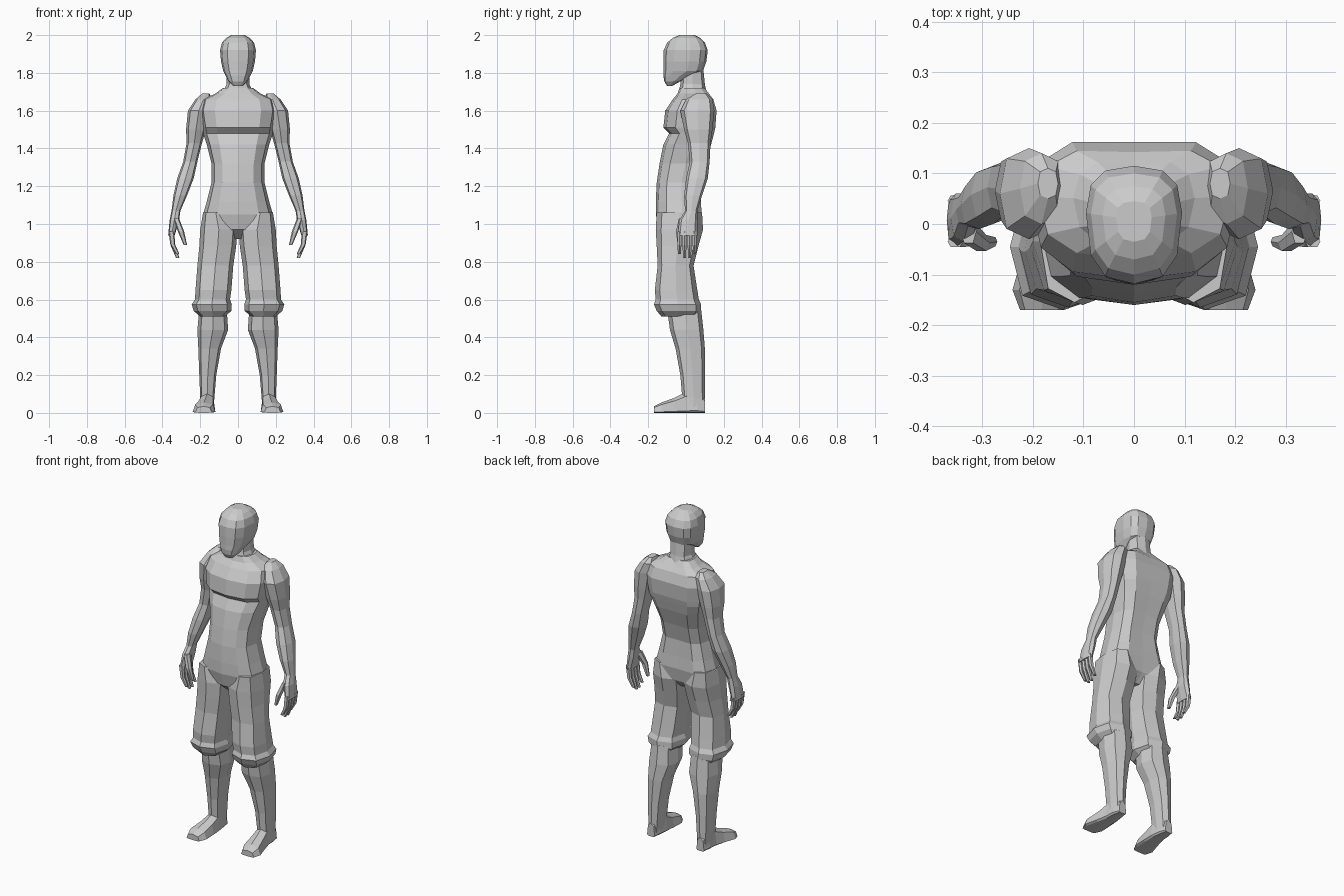
import bpy
import bmesh
import math

cube = bpy.data.objects.get("Cube")
if cube:
    bpy.data.objects.remove(cube, do_unlink=True)

clay = bpy.data.materials.new("matte_grey")
clay.use_nodes = True
GREY = (0.6, 0.6, 0.6, 1)
clay.diffuse_color = GREY
shader = clay.node_tree.nodes["Principled BSDF"]
shader.inputs["Base Color"].default_value = GREY
shader.inputs["Roughness"].default_value = 0.8


def soften(value, power):
    """Push a sine or cosine outward so that the section becomes boxier."""
    return math.copysign(abs(value) ** power, value)


def loft(name, rows, sides=8, power=0.75, mid=0.5, axis="z", side=1, groove=0):
    """Skin closed sections; each row is (station, x min, x max, depth min, depth max).

    mid is where the section is widest, from the front (0) to the back (1).
    groove pulls the middle of the back inward.
    """
    bm = bmesh.new()
    rings = []
    for station, x_min, x_max, low, high in rows:
        centre_x, half = (x_min + x_max) / 2, (x_max - x_min) / 2
        widest = low + (high - low) * mid
        ring = []
        for i in range(sides):
            angle = math.tau * i / sides
            across = soften(math.cos(angle), power)
            depth = soften(math.sin(angle), power)
            x = side * (centre_x + half * across)
            d = widest + depth * ((high - widest) if depth > 0 else (widest - low))
            if groove and depth > 0.99:
                d -= groove
            position = (x, d, station) if axis == "z" else (x, station, d)
            ring.append(bm.verts.new(position))
        rings.append(ring)
    for lower, upper in zip(rings, rings[1:]):
        for i in range(sides):
            j = (i + 1) % sides
            bm.faces.new((lower[i], lower[j], upper[j], upper[i]))
    bm.faces.new(rings[0])
    bm.faces.new(rings[-1])
    bmesh.ops.recalc_face_normals(bm, faces=bm.faces)
    mesh = bpy.data.meshes.new(name)
    bm.to_mesh(mesh)
    bm.free()
    mesh.materials.append(clay)
    obj = bpy.data.objects.new(name, mesh)
    bpy.context.collection.objects.link(obj)
    return obj


def centred(rows):
    """Turn (station, half width, front, back) into full rows."""
    return [(s, -w, w, front, back) for s, w, front, back in rows]


def pair(name, rows, **options):
    """Build a part on both sides of the body."""
    for label, side in (("left", 1), ("right", -1)):
        loft(label + "_" + name, rows, side=side, **options)


# Torso: pelvis, waist, chest ledge and sloping shoulders
loft("torso", centred([
    (.92, .06, -.08, .03),
    (.97, .17, -.14, .08),
    (1.05, .185, -.16, .095),
    (1.12, .165, -.16, .09),
    (1.22, .14, -.155, .085),
    (1.32, .14, -.14, .11),
    (1.42, .165, -.12, .145),
    (1.48, .185, -.09, .16),
    (1.51, .19, -.12, .168),
    (1.6, .205, -.11, .175),
    (1.66, .19, -.07, .155),
    (1.69, .12, -.045, .13),
    (1.72, .08, -.035, .105),
]), sides=12, mid=.55, groove=.013)

# Neck
loft("neck", centred([
    (1.69, .085, -.04, .11),
    (1.74, .06, -.03, .1),
    (1.84, .06, -.02, .09),
]), sides=8)

# Head with a narrow chin and full crown
loft("head", centred([
    (1.73, .025, -.1, -.075),
    (1.755, .05, -.115, -.03),
    (1.785, .065, -.12, .03),
    (1.81, .078, -.12, .09),
    (1.86, .09, -.12, .108),
    (1.92, .095, -.118, .115),
    (1.96, .085, -.1, .1),
    (1.985, .062, -.07, .075),
    (2, .035, -.035, .045),
]), sides=12, mid=.6)

# Shoulders, arms and palms
pair("arm", [
    (1.69, .15, .19, .05, .11),
    (1.66, .14, .225, 0, .14),
    (1.6, .15, .265, -.03, .15),
    (1.5, .17, .275, -.01, .14),
    (1.43, .19, .272, .01, .13),
    (1.33, .215, .29, .02, .125),
    (1.24, .235, .322, 0, .115),
    (1.15, .27, .342, -.01, .085),
    (1.07, .305, .352, -.005, .06),
    (1.02, .312, .362, -.035, .06),
    (.94, .335, .37, -.045, .06),
])

# Four curled fingers on each hand
for number, tip in enumerate((.84, .82, .82, .84)):
    front = -.047 + .027 * number
    back = front + .024
    pair("finger_" + str(number + 1), [
        (.96, .338, .368, front, back),
        (.89, .332, .358, front, back),
        (tip, .31, .328, front + .004, back - .004),
    ], sides=6)

# Thumbs
pair("thumb", [
    (1.03, .312, .342, -.04, .01),
    (.96, .285, .318, -.055, -.02),
    (.89, .27, .288, -.045, -.025),
], sides=6)

# Loose trouser legs ending in flared cuffs
pair("trouser_leg", [
    (1.06, .05, .185, -.155, .085),
    (.97, .003, .2, -.16, .09),
    (.88, .01, .205, -.155, .065),
    (.78, .025, .215, -.15, .04),
    (.65, .035, .225, -.165, .06),
    (.6, .042, .228, -.16, .068),
    (.575, .033, .245, -.17, .08),
    (.54, .035, .235, -.155, .08),
    (.51, .07, .2, -.13, .065),
])

# Bare lower legs
pair("calf", [
    (.55, .06, .205, -.1, .08),
    (.44, .052, .215, -.085, .092),
    (.34, .09, .21, -.055, .1),
    (.2, .115, .205, -.03, .1),
    (.08, .125, .2, -.02, .1),
    (.02, .13, .2, -.02, .1),
])

# Flat-soled feet, splayed outward at the toes
pair("foot", [
    (.1, .14, .19, 0, .08),
    (.06, .13, .2, 0, .12),
    (0, .122, .205, 0, .11),
    (-.06, .12, .22, 0, .08),
    (-.13, .12, .24, 0, .055),
    (-.17, .14, .225, 0, .035),
], axis="y", mid=.1)
